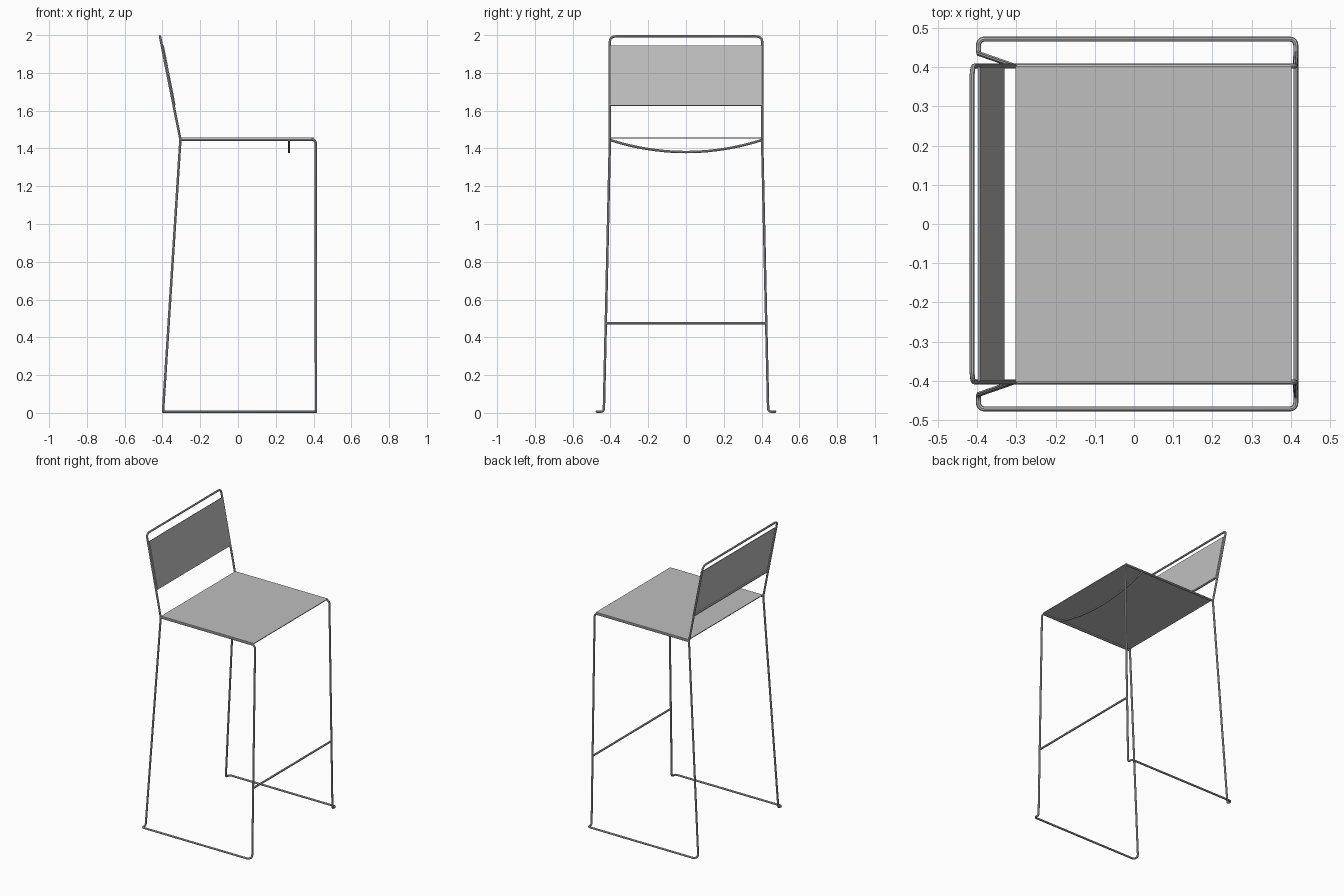
import bpy
import bmesh
from mathutils import Vector

cube = bpy.data.objects.get("Cube")
if cube:
    bpy.data.objects.remove(cube, do_unlink=True)

R = 0.0065  # wire radius


def material(name, value):
    mat = bpy.data.materials.new(name)
    mat.use_nodes = True
    colour = (value, value, value, 1)
    mat.diffuse_color = colour
    mat.node_tree.nodes["Principled BSDF"].inputs["Base Color"].default_value = colour
    return mat


grey = material("plain grey", 0.52)


def rounded(points, radius, steps=5):
    """Replace the inner corners of a path with smooth bends."""
    pts = [Vector(p) for p in points]
    path = [pts[0]]
    for a, b, c in zip(pts, pts[1:], pts[2:]):
        r = min(radius, (a - b).length * 0.48, (c - b).length * 0.48)
        p, q = b + (a - b).normalized() * r, b + (c - b).normalized() * r
        for i in range(steps + 1):
            t = i / steps
            path.append(p * (1 - t) ** 2 + b * 2 * t * (1 - t) + q * t * t)
    return path + [pts[-1]]


def wire(name, path, radius=R):
    """Sweep a round rod along a path and keep it as a mesh."""
    curve = bpy.data.curves.new(name, "CURVE")
    curve.dimensions = "3D"
    curve.bevel_depth = radius
    curve.bevel_resolution = 2
    curve.use_fill_caps = True
    spline = curve.splines.new("POLY")
    spline.points.add(len(path) - 1)
    for point, co in zip(spline.points, path):
        point.co = (*co, 1)
    curve.materials.append(grey)
    obj = bpy.data.objects.new(name, curve)
    bpy.context.collection.objects.link(obj)
    bpy.ops.object.select_all(action="DESELECT")
    obj.select_set(True)
    bpy.context.view_layer.objects.active = obj
    bpy.ops.object.convert(target="MESH")
    bpy.ops.object.shade_smooth_by_angle()


def sheet(name, start, end, half_width, thickness):
    """Thin plate spanning two points in the xz plane, wide along y."""
    (x0, z0), (x1, z1) = start, end
    normal = Vector((z0 - z1, 0, x1 - x0)).normalized() * thickness / 2
    bm = bmesh.new()
    corners = [(x0, -1, z0), (x1, -1, z1), (x1, 1, z1), (x0, 1, z0)]
    rings = [[bm.verts.new(Vector((x, y * half_width, z)) + normal * s)
              for x, y, z in corners] for s in (-1, 1)]
    bm.faces.new(rings[0][::-1])
    bm.faces.new(rings[1])
    for i in range(4):
        j = (i + 1) % 4
        bm.faces.new((rings[0][i], rings[0][j], rings[1][j], rings[1][i]))
    bmesh.ops.recalc_face_normals(bm, faces=bm.faces)
    mesh = bpy.data.meshes.new(name)
    bm.to_mesh(mesh)
    bm.free()
    mesh.materials.append(grey)
    bpy.context.collection.objects.link(bpy.data.objects.new(name, mesh))


# Side frames: seat rail, front leg, floor runner and back leg
for side, label in ((1, "left"), (-1, "right")):
    loop = [(-0.305, 0.403, 1.447), (0.412, 0.403, 1.447), (0.413, 0.435, R),
            (0.413, 0.472, R), (-0.397, 0.472, R), (-0.397, 0.435, R),
            (-0.305, 0.403, 1.447)]
    wire(label + "_side_frame",
         rounded([(x, y * side, z) for x, y, z in loop], 0.025))

# Backrest hoop
wire("backrest_hoop", rounded(
    [(-0.305, -0.403, 1.447), (-0.413, -0.403, 1.993),
     (-0.413, 0.403, 1.993), (-0.305, 0.403, 1.447)], 0.03))

# Panels
sheet("seat", (-0.302, 1.455), (0.402, 1.455), 0.403, 0.005)
sheet("backrest_panel", (-0.333, 1.63), (-0.395, 1.945), 0.4, 0.005)

# Cross rods
wire("backrest_lower_rod", [(-0.339, -0.403, 1.631), (-0.339, 0.403, 1.631)])
wire("footrest", [(0.413, -0.424, 0.475), (0.413, 0.424, 0.475)])

# Sagging brace beneath the seat
wire("seat_brace", [(0.27, 0.403 * t, 1.381 + 0.064 * t * t)
                    for t in [i / 10 - 1 for i in range(21)]])
